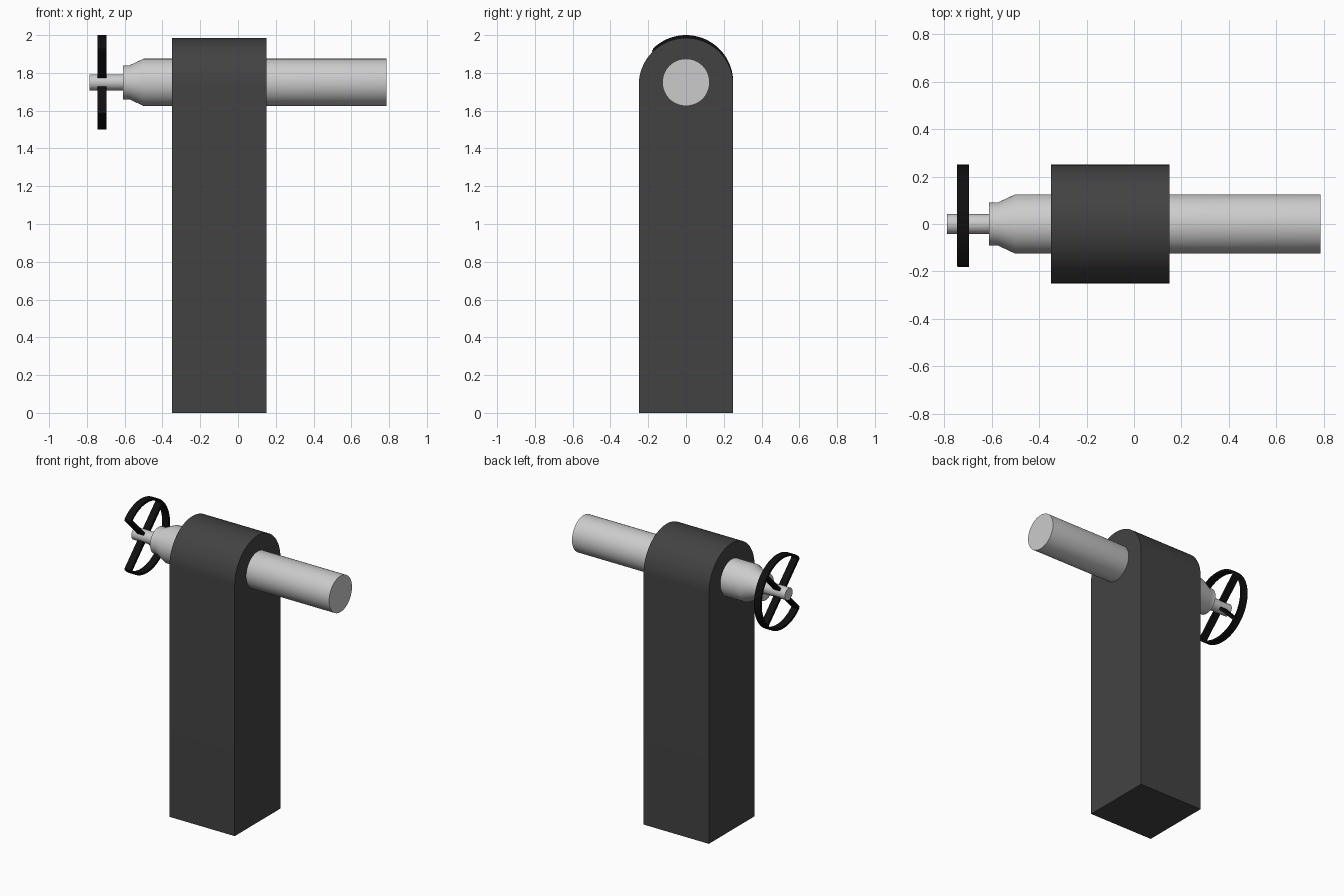
import bpy, bmesh, math
from mathutils import Matrix, Vector

if "Cube" in bpy.data.objects:
    bpy.data.objects.remove(bpy.data.objects["Cube"])

AXIS_Z = 1.75


def material(name, value):
    m = bpy.data.materials.new(name)
    m.diffuse_color = (value, value, value, 1)
    m.use_nodes = True
    m.node_tree.nodes["Principled BSDF"].inputs["Base Color"].default_value = m.diffuse_color
    return m


def finish(name, bm, mat=None):
    bmesh.ops.recalc_face_normals(bm, faces=bm.faces[:])
    mesh = bpy.data.meshes.new(name)
    bm.to_mesh(mesh)
    bm.free()
    ob = bpy.data.objects.new(name, mesh)
    bpy.context.collection.objects.link(ob)
    if mat:
        mesh.materials.append(mat)
    bpy.ops.object.select_all(action='DESELECT')
    ob.select_set(True)
    bpy.context.view_layer.objects.active = ob
    bpy.ops.object.shade_smooth_by_angle(angle=math.radians(25))
    return ob


def extrude_x(name, outline, x0, x1, mat=None):
    """Extrude a closed (y, z) outline along x."""
    bm = bmesh.new()
    face = bm.faces.new([bm.verts.new((x0, y, z)) for y, z in outline])
    new = bmesh.ops.extrude_face_region(bm, geom=[face])['geom']
    bmesh.ops.translate(bm, vec=(x1 - x0, 0, 0),
                        verts=[v for v in new if isinstance(v, bmesh.types.BMVert)])
    return finish(name, bm, mat)


def arc(radius, start, end, steps, z=AXIS_Z):
    angles = [math.radians(start + (end - start) * i / steps) for i in range(steps + 1)]
    return [(radius * math.cos(a), z + radius * math.sin(a)) for a in angles]


def lathe_x(name, profile, sides):
    """Spin an (x, radius) profile around the spindle axis."""
    bm = bmesh.new()
    rings = []
    for x, r in profile:
        rings.append([bm.verts.new((x, y, z)) for y, z in arc(r, 0, 360, sides)[:-1]])
    for a, b in zip(rings, rings[1:]):
        for i in range(sides):
            j = (i + 1) % sides
            bm.faces.new((a[i], a[j], b[j], b[i]))
    bm.faces.new(rings[0])
    bm.faces.new(rings[-1])
    return finish(name, bm)


dark = material("dark_grey", 0.055)
black = material("black", 0.005)

# Round-topped upright
extrude_x("upright_body", [(-0.25, 0), (0.25, 0)] + arc(0.25, 0, 180, 48, 1.735),
          -0.35, 0.15, dark)

# Quill barrel with tapered nose, and the thin handwheel shaft
lathe_x("barrel", [(-0.61, 0.09), (-0.575, 0.09), (-0.50, 0.125), (0.785, 0.125)], 64)
lathe_x("handwheel_shaft", [(-0.787, 0.042), (-0.60, 0.042)], 32)

# Open handwheel rim: three quarters of a ring, gap towards the front
extrude_x("handwheel_rim", arc(0.25, -135, 135, 60) + arc(0.235, 135, -135, 60),
          -0.745, -0.695, black)

# Crossed spokes
for i, angle in enumerate((45, 135)):
    bm = bmesh.new()
    bmesh.ops.create_cube(bm, size=1, matrix=Matrix.Translation((-0.72, 0, AXIS_Z))
                          @ Matrix.Rotation(math.radians(angle), 4, 'X')
                          @ Matrix.Diagonal((0.048, 0.49, 0.02, 1)))
    finish(f"handwheel_spoke_{i + 1}", bm, black)
